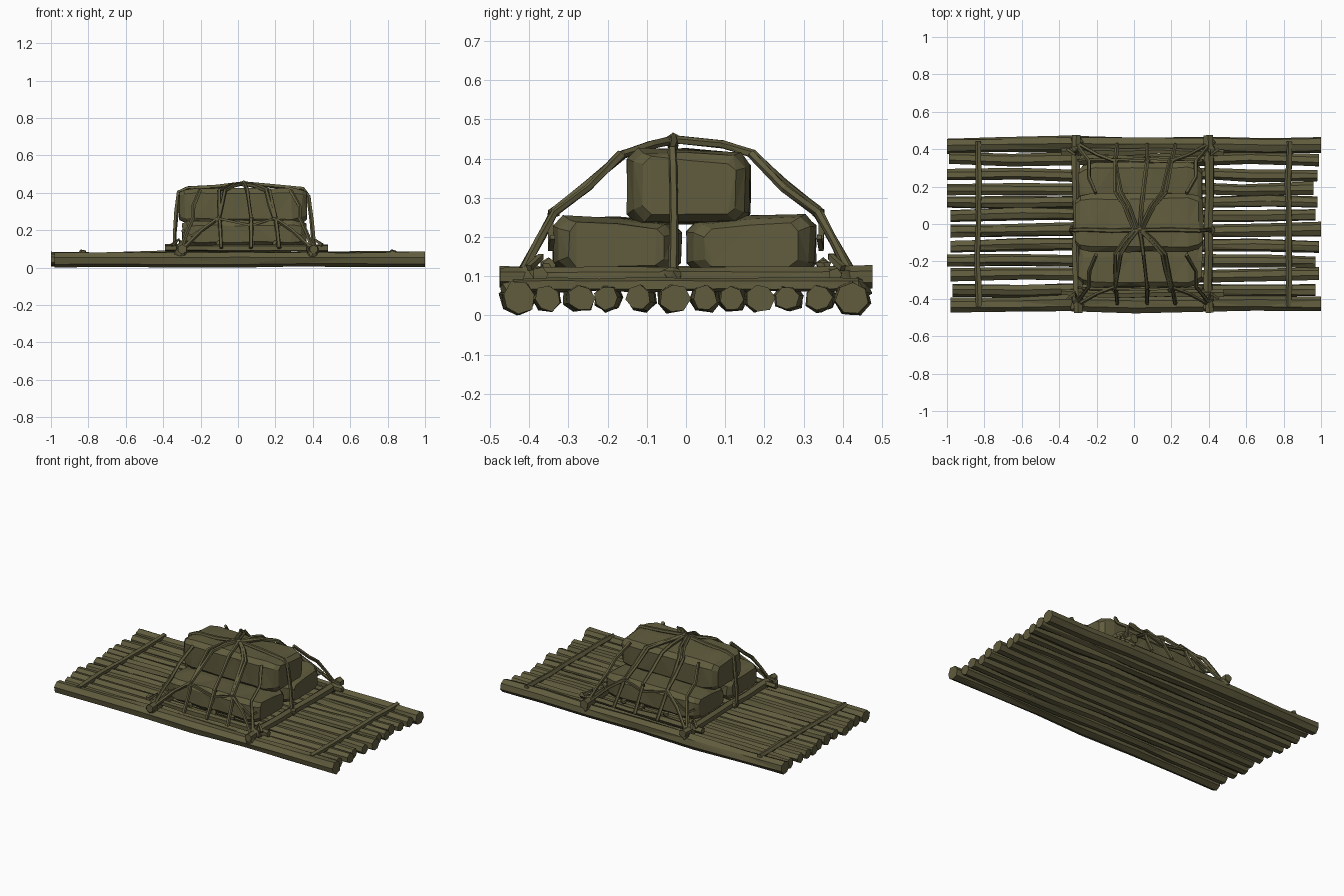
import bpy, bmesh, math, random
from mathutils import Vector

if "Cube" in bpy.data.objects:
    bpy.data.objects.remove(bpy.data.objects["Cube"])

random.seed(4)
olive = bpy.data.materials.new("olive wood")
olive.diffuse_color = (0.118, 0.107, 0.048, 1)
olive.use_nodes = True
olive.node_tree.nodes["Principled BSDF"].inputs["Base Color"].default_value = olive.diffuse_color


def finish(name, bm):
    bmesh.ops.recalc_face_normals(bm, faces=bm.faces)
    me = bpy.data.meshes.new(name)
    bm.to_mesh(me)
    bm.free()
    me.materials.append(olive)
    ob = bpy.data.objects.new(name, me)
    bpy.context.collection.objects.link(ob)
    return ob


def loft(name, rings):
    bm = bmesh.new()
    vs = [[bm.verts.new(p) for p in r] for r in rings]
    n = len(vs[0])
    for a, b in zip(vs, vs[1:]):
        for i in range(n):
            j = (i + 1) % n
            bm.faces.new((a[i], a[j], b[j], b[i]))
    bm.faces.new(vs[0])
    bm.faces.new(vs[-1])
    bmesh.ops.triangulate(bm, faces=bm.faces)
    return finish(name, bm)


def tube(name, pts, r, sides=5, jitter=0.1, up=(0, 0, 1)):
    """Rough faceted tube through a list of points."""
    pts = [Vector(p) for p in pts]
    rings = []
    for k, p in enumerate(pts):
        d = (pts[min(k + 1, len(pts) - 1)] - pts[max(k - 1, 0)]).normalized()
        u = Vector(up)
        s = d.cross(u).normalized()
        t = s.cross(d)
        rr = r * random.uniform(1 - jitter, 1 + jitter)
        ring = []
        for i in range(sides):
            a = 2 * math.pi * (i + 0.5) / sides
            q = rr * random.uniform(1 - jitter, 1 + jitter)
            ring.append(p + s * math.cos(a) * q + t * math.sin(a) * q)
        rings.append(ring)
    return loft(name, rings)


def knot(name, p, r):
    bm = bmesh.new()
    bmesh.ops.create_icosphere(bm, subdivisions=1, radius=r)
    for v in bm.verts:
        v.co = v.co * random.uniform(0.75, 1.25) + Vector(p)
    return finish(name, bm)


# deck logs: y, left end, right end, radius
logs = [(-0.425, -.98, 1.0, .042), (-0.35, -.97, .97, .036), (-0.272, -.98, .99, .034),
        (-0.198, -1.0, .97, .034), (-0.115, -.98, .99, .034), (-0.033, -.98, 1.0, .036),
        (0.05, -.98, .97, .034), (0.12, -1.0, .98, .033), (0.188, -1.0, .96, .034),
        (0.262, -1.0, .98, .034), (0.345, -.99, .99, .036), (0.425, -1.0, 1.0, .042)]
for n, (y, x0, x1, r) in enumerate(logs):
    rings = []
    steps = 6
    spin = random.random()
    for k in range(steps + 1):
        f = k / steps
        x = x0 + (x1 - x0) * f
        if 0 < k < steps:
            x += random.uniform(-.08, .08)
        yy = y + random.uniform(-.007, .007)
        rr = r * random.uniform(.9, 1.08)
        ring = []
        for i in range(7):
            a = 2 * math.pi * (i + spin) / 7
            q = rr * random.uniform(.88, 1.1)
            ring.append((x, yy + q * math.cos(a), max(0, .044 + q * math.sin(a))))
        rings.append(ring)
    loft(f"deck_log_{n+1}", rings)

# thin end battens
for n, x in enumerate((-0.835, 0.825)):
    tube(f"end_batten_{n+1}", [(x + random.uniform(-.008, .008), -.44 + .88 * k / 8, .078)
                               for k in range(9)], .018, 5, .12)
# heavy cross beams beside the cargo
for n, x in enumerate((-0.305, 0.4)):
    tube(f"cross_beam_{n+1}", [(x + random.uniform(-.006, .006), -.475 + .95 * k / 6, .098)
                               for k in range(7)], .026, 6, .1)
# long side poles
for n, y in enumerate((-0.37, 0.385)):
    tube(f"side_pole_{n+1}", [(-.39 + .87 * k / 5, y + random.uniform(-.008, .008), .104)
                              for k in range(6)], .02, 5, .12)


# cargo bundles: chamfered section lofted along x, narrower at both ends
def bundle(name, x0, x1, y0, y1, z0, z1, tilt=0):
    cy, cz, h, w = (y0 + y1) / 2, (z0 + z1) / 2, (z1 - z0) / 2, (y1 - y0) / 2
    c = .028
    prof = [(-w, -h + c), (-w + c, -h), (w - c, -h), (w, -h + c),
            (w, h - c), (w - c, h), (0, h + .004), (-w + c, h), (-w, h - c)]
    rings = []
    for f, s in ((0, .74), (.04, .9), (.13, 1), (.27, .985), (.42, 1), (.58, .985),
                 (.75, 1), (.88, 1), (.96, .9), (1, .74)):
        x = x0 + (x1 - x0) * f
        rings.append([(x + random.uniform(-.004, .004),
                       cy + py * s + random.uniform(-.004, .004),
                       cz + pz * s + (tilt * py if pz > 0 else 0)
                       + random.uniform(-.004, .004)) for py, pz in prof])
    return loft(name, rings)


bundle("lower_front_bundle", -.295, .365, -.34, -.012, .108, .245, -.05)
bundle("lower_back_bundle", -.295, .365, .003, .33, .106, .248, .05)
bundle("top_bundle", -.315, .37, -.15, .165, .232, .42, -.05)

# rope running lengthwise over the top
tube("long_rope", [(-.335, -.033, .09), (-.34, -.035, .17), (-.33, -.03, .3), (-.318, -.033, .405),
                   (-.27, -.03, .425), (-.12, -.035, .432), (.03, -.033, .452), (.2, -.03, .435),
                   (.35, -.035, .422), (.378, -.033, .38), (.395, -.03, .25), (.41, -.033, .09)],
     .012, 5, .12, (0, 1, 0))


# ropes draped from the crown over both sides: x at crown, shoulder, hip, foot
def drape(name, xs, s, r=.011):
    sh = -.16 if s < 0 else .17
    y = [-.033, sh * .55, sh, s * .25, s * .335, s * .37, s * .425]
    z = [.448, .436, .412, .335, .268, .2, .105]
    a, b, c, d = xs
    x = [a, (a + b) / 2, b, (b + c) / 2, c, (c + d) / 2, d]
    tube(name, list(zip(x, y, z)), r, 5, .12, (1, 0, 0))


drapes = [(.02, -.07, -.1, -.29), (.03, .15, .19, .39), (.03, .05, .07, .07), (.0, -.1, -.1, -.09),
          (.04, .17, .2, .22)]
for s, side in ((-1, "front"), (1, "back")):
    for n, xs in enumerate(drapes):
        drape(f"{side}_drape_rope_{n+1}", xs, s)
    # net rope level with the lower bundles' edge
    tube(f"{side}_net_rope", [(-.3, s * .34, .2), (-.25, s * .345, .17), (-.1, s * .345, .262),
                              (.07, s * .35, .225), (.19, s * .345, .262), (.33, s * .345, .17),
                              (.37, s * .34, .2)], .009, 4, .1)
    # corner ropes that hold the lower bundles to the beams
    for x, xb, tag in ((-.305, -.24, "left"), (.4, .33, "right")):
        tube(f"{side}_{tag}_corner_rope", [(x, s * .42, .1), ((x + xb) / 2, s * .375, .19),
             (xb, s * .335, .262), (xb, s * .25, .325), (xb * .85, s * .165, .412)],
             .011, 5, .12, (1, 0, 0))
        # lashing knots and a loose rope tail
        knot(f"{side}_{tag}_corner_lashing", (x, s * .4, .098), .04)
        knot(f"{side}_{tag}_outer_lashing", (x, s * .438, .075), .036)
        k = 1 if x > 0 else -1
        tube(f"{side}_{tag}_rope_tail", [(x, s * .4, .12), (x + k * .01, s * .37, .15),
             (x + k * .05, s * .4, .12)], .01, 4, .1)
    for x in (-.1, .07, .2):
        knot(f"{side}_side_knot", (x, s * .35, .125), .02)
        knot(f"{side}_hip_knot", (x, s * .338, .262), .015)
# crown and end knots
knot("crown_knot", (.03, -.033, .448), .018)
knot("left_end_knot", (-.325, -.033, .1), .028)
knot("right_end_knot", (.41, -.033, .1), .028)
